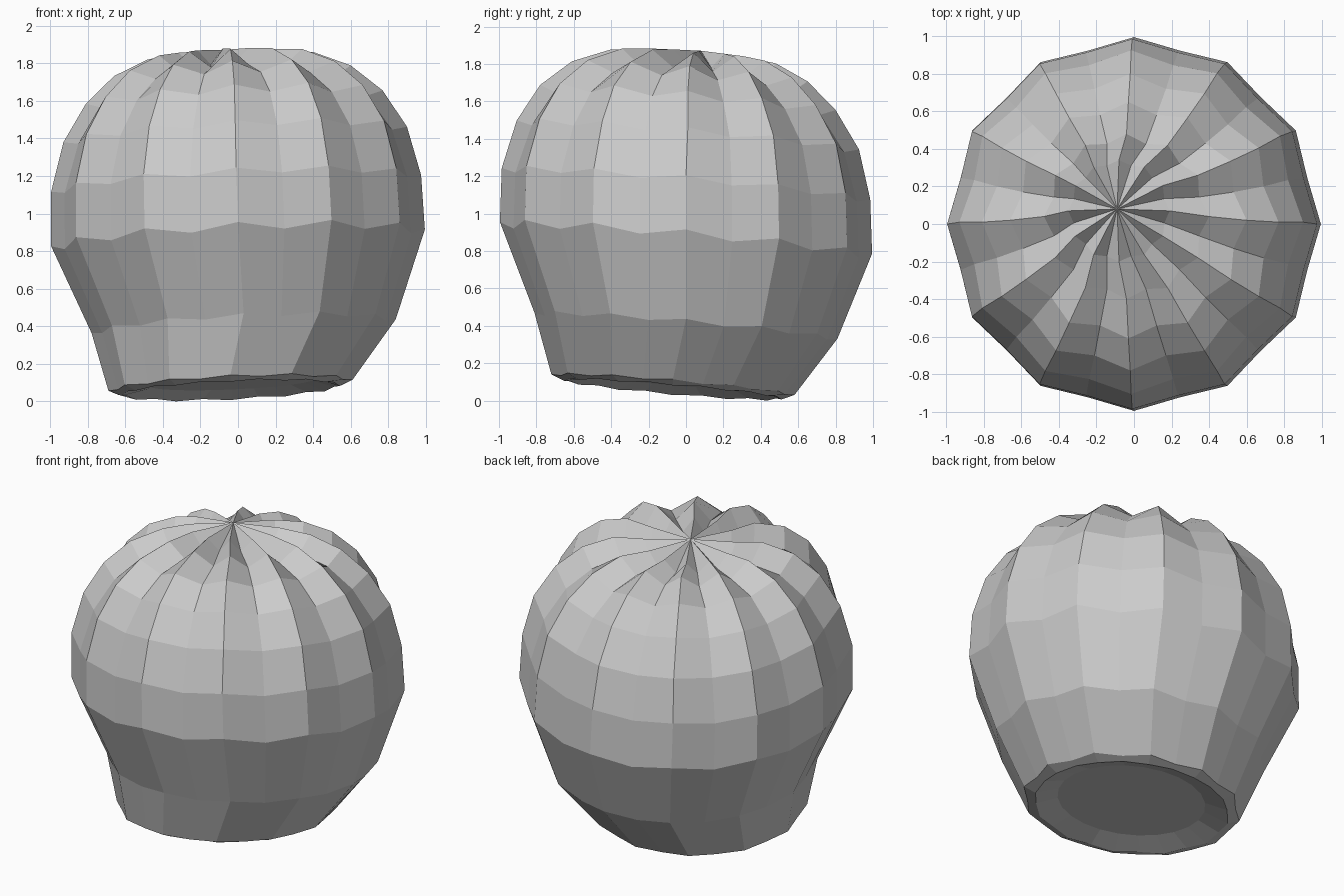
import bpy, bmesh, math

if "Cube" in bpy.data.objects:
    bpy.data.objects.remove(bpy.data.objects["Cube"])

RIBS = 12
N = RIBS * 2          # alternating ridge and valley points
TILT_X, TILT_Y = 0.045, -0.085

# Profile rings: centre x, centre y, height, ridge radius, valley inset, valley drop
RINGS = [
    (-0.03, -0.06, 0.10, 0.44, 0.00, 0.00),   # recessed underside
    (-0.04, -0.07, 0.055, 0.58, 0.01, -0.01),
    (-0.04, -0.07, 0.085, 0.65, 0.03, 0.01),  # base rim
    (0.03, 0.00, 0.40, 0.81, 0.03, 0.02),
    (0.00, 0.00, 0.87, 0.995, 0.04, 0.04),    # widest part
    (-0.01, 0.00, 1.16, 0.985, 0.04, 0.03),
    (-0.015, 0.01, 1.42, 0.915, 0.05, 0.03),
    (-0.02, 0.01, 1.62, 0.79, 0.055, 0.04),
    (-0.03, 0.02, 1.76, 0.63, 0.05, 0.06),
    (-0.04, 0.04, 1.84, 0.44, 0.04, 0.09),
    (-0.08, 0.07, 1.855, 0.27, 0.02, 0.08),   # star around the crown
]
APEX = (-0.09, 0.08, 1.87)

bm = bmesh.new()


def make_ring(cx, cy, z, r, inset, drop):
    verts = []
    for i in range(N):
        a = 2 * math.pi * i / N
        valley = i % 2
        rad = r - inset * valley
        dx, dy = rad * math.cos(a), rad * math.sin(a)
        h = z - drop * valley + TILT_X * dx + TILT_Y * dy
        verts.append(bm.verts.new((cx + dx, cy + dy, h)))
    return verts


# Ribbed body
rings = [make_ring(*p) for p in RINGS]
for low, high in zip(rings, rings[1:]):
    for i in range(N):
        j = (i + 1) % N
        bm.faces.new((low[i], low[j], high[j], high[i]))

# Underside cap and crown
bm.faces.new(list(reversed(rings[0])))
tip = bm.verts.new(APEX)
for i in range(N):
    bm.faces.new((rings[-1][i], rings[-1][(i + 1) % N], tip))

# Stand on the floor
floor = min(v.co.z for v in bm.verts)
for v in bm.verts:
    v.co.z -= floor
bmesh.ops.recalc_face_normals(bm, faces=bm.faces[:])

mesh = bpy.data.meshes.new("ribbed_body")
bm.to_mesh(mesh)
bm.free()
body = bpy.data.objects.new("ribbed_body", mesh)
bpy.context.collection.objects.link(body)
